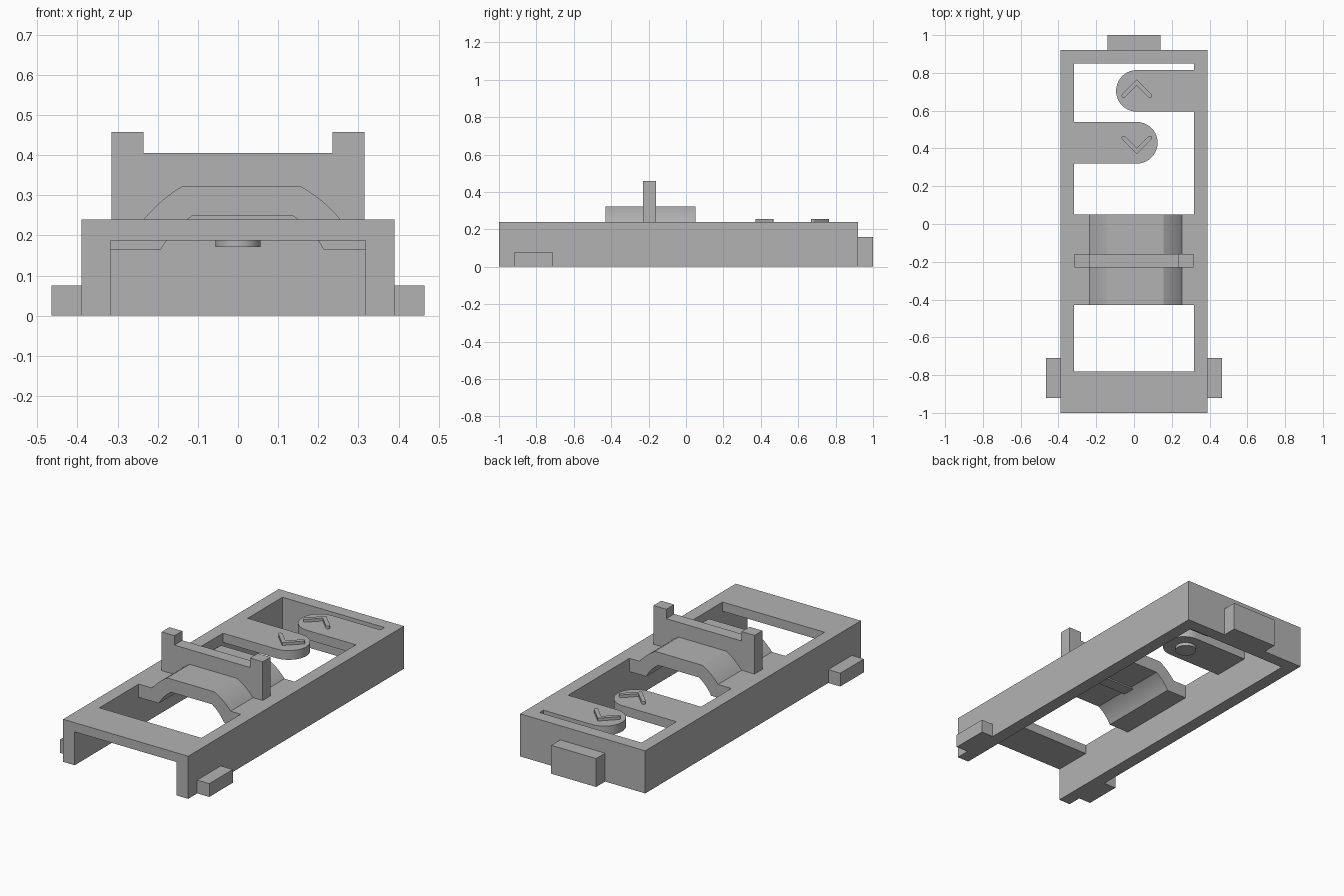
import bpy
import bmesh
import math
from mathutils import Vector

if "Cube" in bpy.data.objects:
    bpy.data.objects.remove(bpy.data.objects["Cube"], do_unlink=True)

plastic = bpy.data.materials.new("grey_plastic")
plastic.use_nodes = True
GREY = (0.45, 0.45, 0.45, 1)
plastic.diffuse_color = GREY
plastic.node_tree.nodes["Principled BSDF"].inputs["Base Color"].default_value = GREY

TOP = 0.24       # upper face of the frame
INNER = 0.318    # half width between the side walls
OUTER = 0.39     # half width of the frame
SKIN = 0.188     # underside of the thin top parts


def prism(name, outline, low, high, axis="z", smooth=False):
    """Extrude a closed outline: (x, y) along z, or (x, z) along y."""
    bm = bmesh.new()
    place = (lambda a, b, h: (a, b, h)) if axis == "z" else (lambda a, b, h: (a, h, b))
    rings = [[bm.verts.new(place(a, b, h)) for a, b in outline] for h in (low, high)]
    for ring in rings:
        bm.faces.new(ring)
    n = len(outline)
    for i in range(n):
        j = (i + 1) % n
        bm.faces.new((rings[0][i], rings[0][j], rings[1][j], rings[1][i]))
    bmesh.ops.recalc_face_normals(bm, faces=bm.faces)
    mesh = bpy.data.meshes.new(name)
    bm.to_mesh(mesh)
    bm.free()
    mesh.materials.append(plastic)
    obj = bpy.data.objects.new(name, mesh)
    bpy.context.collection.objects.link(obj)
    if smooth:
        bpy.ops.object.select_all(action="DESELECT")
        obj.select_set(True)
        bpy.context.view_layer.objects.active = obj
        bpy.ops.object.shade_smooth_by_angle(angle=math.radians(25))
    return obj


def box(name, x0, x1, y0, y1, z0, z1):
    return prism(name, [(x0, y0), (x1, y0), (x1, y1), (x0, y1)], z0, z1)


def arc(cx, cy, r, start, end, steps=20):
    angles = [math.radians(start + (end - start) * i / steps) for i in range(steps + 1)]
    return [(cx + r * math.cos(a), cy + r * math.sin(a)) for a in angles]


def bend(a, control, b, steps=8):
    a, c, b = Vector(a), Vector(control), Vector(b)
    ts = [i / steps for i in range(steps + 1)]
    return [tuple(a * (1 - t) ** 2 + c * 2 * t * (1 - t) + b * t * t) for t in ts]


# Open-fronted frame: two side walls and a back wall
prism("frame", [(-OUTER, -1), (-INNER, -1), (-INNER, 0.85), (INNER, 0.85),
                (INNER, -1), (OUTER, -1), (OUTER, 0.92), (-OUTER, 0.92)], 0, TOP)
box("front_plate", -INNER, INNER, -1, -0.78, SKIN, TOP)
box("back_tab", -0.14, 0.14, 0.92, 1, 0, 0.16)

# Side pegs
for side, s in (("left", 1), ("right", -1)):
    xs = sorted((s * OUTER, s * 0.465))
    box(side + "_peg", xs[0], xs[1], -0.92, -0.71, 0, 0.075)

# Arched bridge with flat feet
arch = [(-INNER, TOP)]
arch += bend((-0.235, TOP), (-0.195, 0.289), (-0.14, 0.322))
arch += bend((0.157, 0.322), (0.215, 0.289), (0.255, TOP))
arch += [(INNER, TOP), (INNER, 0.165)]
arch += bend((0.213, 0.165), (0.187, 0.215), (0.138, 0.248))
arch += bend((-0.115, 0.248), (-0.165, 0.215), (-0.192, 0.165))
arch += [(-INNER, 0.165)]
prism("arched_bridge", arch, -0.43, 0.05, axis="y", smooth=True)

# Upright crossbar with raised ends
w, post = 0.315, 0.235
prism("crossbar", [(-w, TOP), (w, TOP), (w, 0.458), (post, 0.458), (post, 0.405),
                   (-post, 0.405), (-post, 0.458), (-w, 0.458)], -0.23, -0.16, axis="y")

# Spring buttons: round-ended tongue, raised chevron and contact disc
MID, R = 0.015, 0.11
for label, y, s, up in (("rear", 0.705, 1, 1), ("front", 0.43, -1, -1)):
    # s: side the tongue is attached to, up: direction the chevron points
    tongue = [(s * INNER, y - R)] + [(MID - s * px, y + py) for px, py in
                                     arc(0, 0, R, -90, 90)] + [(s * INNER, y + R)]
    prism(label + "_button_tongue", tongue, SKIN, TOP, smooth=True)

    half, reach = 0.011, 0.07
    tip = half * math.sqrt(2)
    shape = [(0, tip)] + arc(reach, -reach, half, 45, -135, 8)
    shape += [(0, -tip)] + arc(-reach, -reach, half, -45, -225, 8)
    chevron = [(MID + px, y + up * (py + 0.044)) for px, py in shape]
    prism(label + "_button_chevron", chevron, TOP, 0.256, smooth=True)

    prism(label + "_button_contact", arc(0, y, 0.056, 0, 345, 23), 0.171, SKIN, smooth=True)
